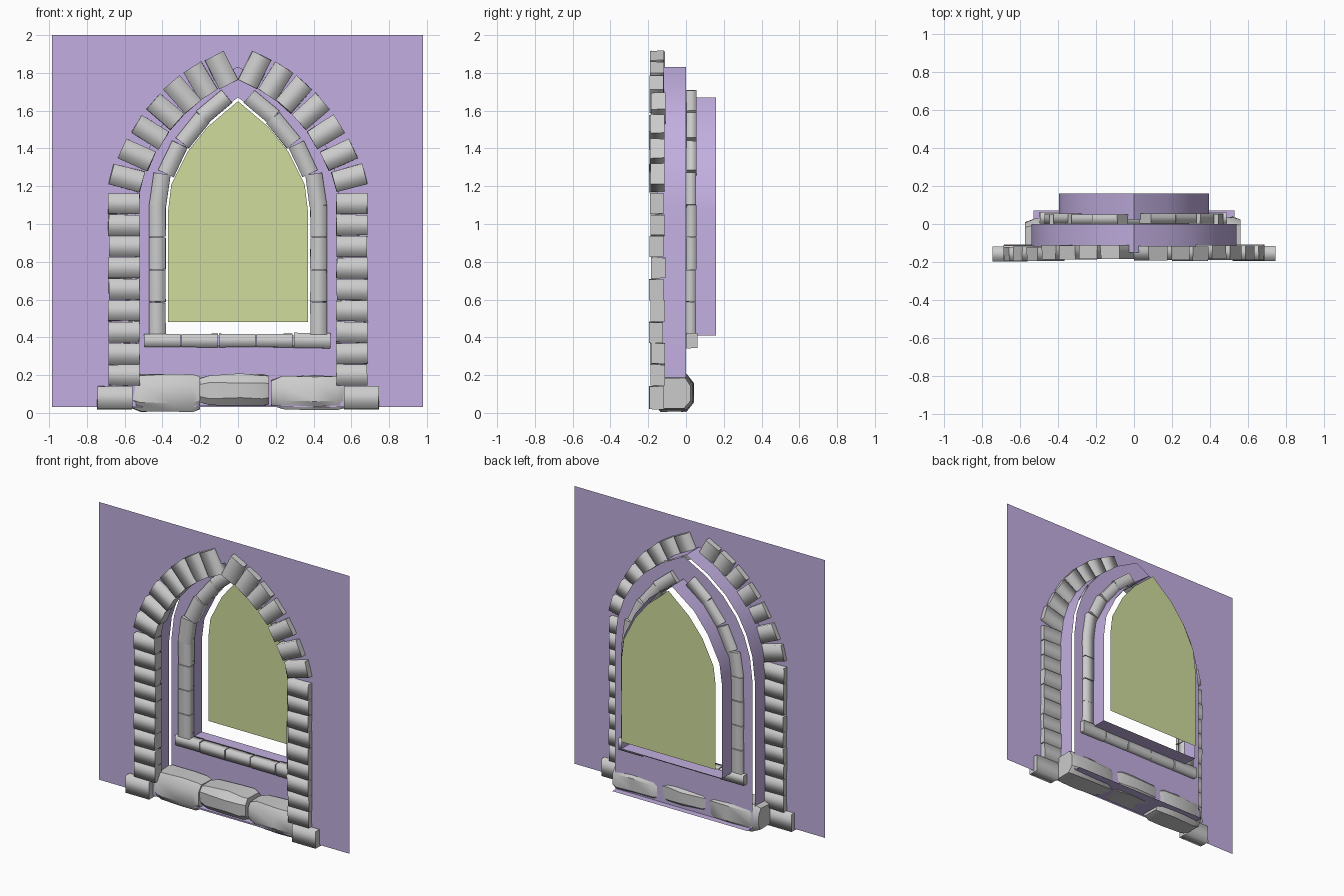
import bpy, bmesh, math, random
from mathutils import Matrix, Vector

if "Cube" in bpy.data.objects:
    bpy.data.objects.remove(bpy.data.objects["Cube"])

random.seed(4)


def material(name, rgb):
    m = bpy.data.materials.new(name)
    m.diffuse_color = (*rgb, 1)
    m.use_nodes = True
    m.node_tree.nodes["Principled BSDF"].inputs["Base Color"].default_value = m.diffuse_color
    return m


PURPLE = material("purple_plaster", (0.54, 0.43, 0.75))
GREEN = material("green_glass", (0.63, 0.72, 0.34))


def finish(bm, name, mat=None):
    me = bpy.data.meshes.new(name)
    bm.to_mesh(me)
    bm.free()
    ob = bpy.data.objects.new(name, me)
    bpy.context.collection.objects.link(ob)
    if mat:
        me.materials.append(mat)
    return ob


def arch(half):
    """Closed outline from the right half, listed from bottom to apex."""
    return half + [(-x, z) for x, z in reversed(half[:-1])]


def loop(bm, pts, y):
    vs = [bm.verts.new((x, y, z)) for x, z in pts]
    return vs, [bm.edges.new((a, b)) for a, b in zip(vs, vs[1:] + vs[:1])]


def sheet(name, outer, hole, y):
    bm = bmesh.new()
    edges = loop(bm, outer, y)[1] + loop(bm, hole, y)[1]
    bmesh.ops.triangle_fill(bm, edges=edges, use_beauty=True, normal=(0, -1, 0))
    return finish(bm, name, PURPLE)


def tube(name, pts, y0, y1):
    bm = bmesh.new()
    a, b = loop(bm, pts, y0)[0], loop(bm, pts, y1)[0]
    n = len(pts)
    for i in range(n):
        j = (i + 1) % n
        bm.faces.new((a[i], b[i], b[j], a[j])).smooth = True
    ob = finish(bm, name, PURPLE)
    ob.data.set_sharp_from_angle(angle=math.radians(32))
    return ob


def stone(name, x, z, length, width, angle, y0, y1, jitter=0.006):
    """Rough block, long axis turned by angle in the wall plane, rounded shading around that axis."""
    r = lambda: random.uniform(-jitter, jitter)
    bm = bmesh.new()
    bmesh.ops.create_cube(bm, size=1)
    for e in bm.edges:
        e.smooth = abs((e.verts[0].co - e.verts[1].co).x) > 0.5
    for f in bm.faces:
        f.smooth = True
    dy = r()
    for v in bm.verts:
        v.co = Vector((v.co.x * length + r() * 0.5, v.co.y * (y1 - y0) + dy, v.co.z * width + r() * 0.5))
    bm.transform(Matrix.Translation((x, (y0 + y1) / 2, z)) @ Matrix.Rotation(-math.radians(angle), 4, 'Y'))
    return finish(bm, name)


# Outlines of the openings and the pane
outer = arch([(0.54, 0.04), (0.54, 1.08), (0.52, 1.25), (0.475, 1.39), (0.41, 1.51),
              (0.31, 1.63), (0.17, 1.74), (0, 1.83)])
inner = arch([(0.395, 0.41), (0.395, 1.07), (0.375, 1.22), (0.285, 1.40), (0.175, 1.54), (0, 1.67)])
pane = arch([(0.37, 0.48), (0.37, 1.07), (0.353, 1.21), (0.265, 1.385), (0.16, 1.515), (0, 1.65)])

# Plaster: wall, deep reveal, recessed back panel, inner reveal
sheet("wall", [(-0.985, 0.03), (0.98, 0.03), (0.98, 2), (-0.985, 2)], outer, -0.15)
tube("outer_reveal", outer, -0.15, 0)
sheet("back_panel", outer, inner, 0.025)
tube("inner_reveal", inner, 0.025, 0.16)

# Floor ledge under the sill
bm = bmesh.new()
bm.faces.new([bm.verts.new((x, y, 0.04)) for x, y in ((-0.53, -0.15), (0.53, -0.15), (0.53, 0.07), (-0.53, 0.07))])
finish(bm, "floor_ledge", PURPLE)

# Glass pane
bm = bmesh.new()
bm.faces.new(loop(bm, pane, 0.195)[0])
finish(bm, "glass_pane", GREEN)

OUTER_ARCH = [(0.59, 1.245, 15), (0.535, 1.365, 24), (0.465, 1.487, 32), (0.385, 1.595, 41),
              (0.295, 1.685, 49), (0.198, 1.757, 58), (0.088, 1.815, 63)]
INNER_ARCH = [(0.413, 1.18, 98), (0.345, 1.345, 115), (0.24, 1.495, 129), (0.125, 1.62, 140)]

for s in (-1, 1):
    turn = lambda a: a if s > 0 else 180 - a
    # Outer column and its foot
    stone("column_foot", s * 0.653, 0.08, 0.185, 0.122, turn(0), -0.196, -0.118, 0.002)
    for i in range(9):
        stone("outer_column_stone", s * 0.603, 0.2 + i * 0.1135, 0.165, 0.11, turn(0), -0.19, -0.115)
    # Outer arch stones
    for x, z, a in OUTER_ARCH:
        stone("outer_arch_stone", s * x, z, 0.17, 0.112, turn(a), -0.19, -0.115)
    # Inner column and arch stones
    for i in range(4):
        stone("inner_column_stone", s * 0.427, 0.5 + i * 0.172, 0.168, 0.088, turn(90), 0, 0.053, 0.003)
    for x, z, a in INNER_ARCH:
        stone("inner_arch_stone", s * x, z, 0.172, 0.09, turn(a), 0, 0.053, 0.003)

# Inner sill stones
for i in range(5):
    stone("inner_sill_stone", -0.4 + i * 0.198, 0.383, 0.192, 0.07 + 0.01 * (i == 4), 0, 0.002, 0.06, 0.003)

# Large chunky sill stones: octagonal sections with narrower ends
for name, x0, x1, z0, z1 in (("left", -0.575, -0.2, 0.005, 0.205),
                             ("middle", -0.21, 0.165, 0.035, 0.205), ("right", 0.175, 0.56, 0.015, 0.195)):
    bm = bmesh.new()
    rings = []
    for t, k in ((0, 0.72), (0.16, 0.96), (0.6, 1.0), (0.9, 0.97), (1, 0.86)):
        ring = []
        for i in range(8):
            a = math.radians(22.5 + 45 * i)
            c, d = math.cos(a), math.sin(a)
            y = -0.065 + 0.103 * k * math.copysign(min(1, abs(c) * 1.082), c) * (1 if abs(c) > 0.5 else 1.6)
            z = (z0 + z1) / 2 + (z1 - z0) / 2 * k * d * (1.082 if abs(d) > 0.5 else 1.3)
            ring.append(bm.verts.new((x0 + t * (x1 - x0), y + random.uniform(-.005, .005),
                                      z + random.uniform(-.005, .005))))
        rings.append(ring)
    for p, q in zip(rings, rings[1:]):
        for i in range(8):
            bm.faces.new((p[i], p[(i + 1) % 8], q[(i + 1) % 8], q[i]))
    bm.faces.new(rings[0])
    bm.faces.new(rings[-1])
    bmesh.ops.recalc_face_normals(bm, faces=bm.faces)
    for f in bm.faces:
        f.smooth = True
    ob = finish(bm, name + "_sill_boulder")
    ob.data.set_sharp_from_angle(angle=math.radians(35))
